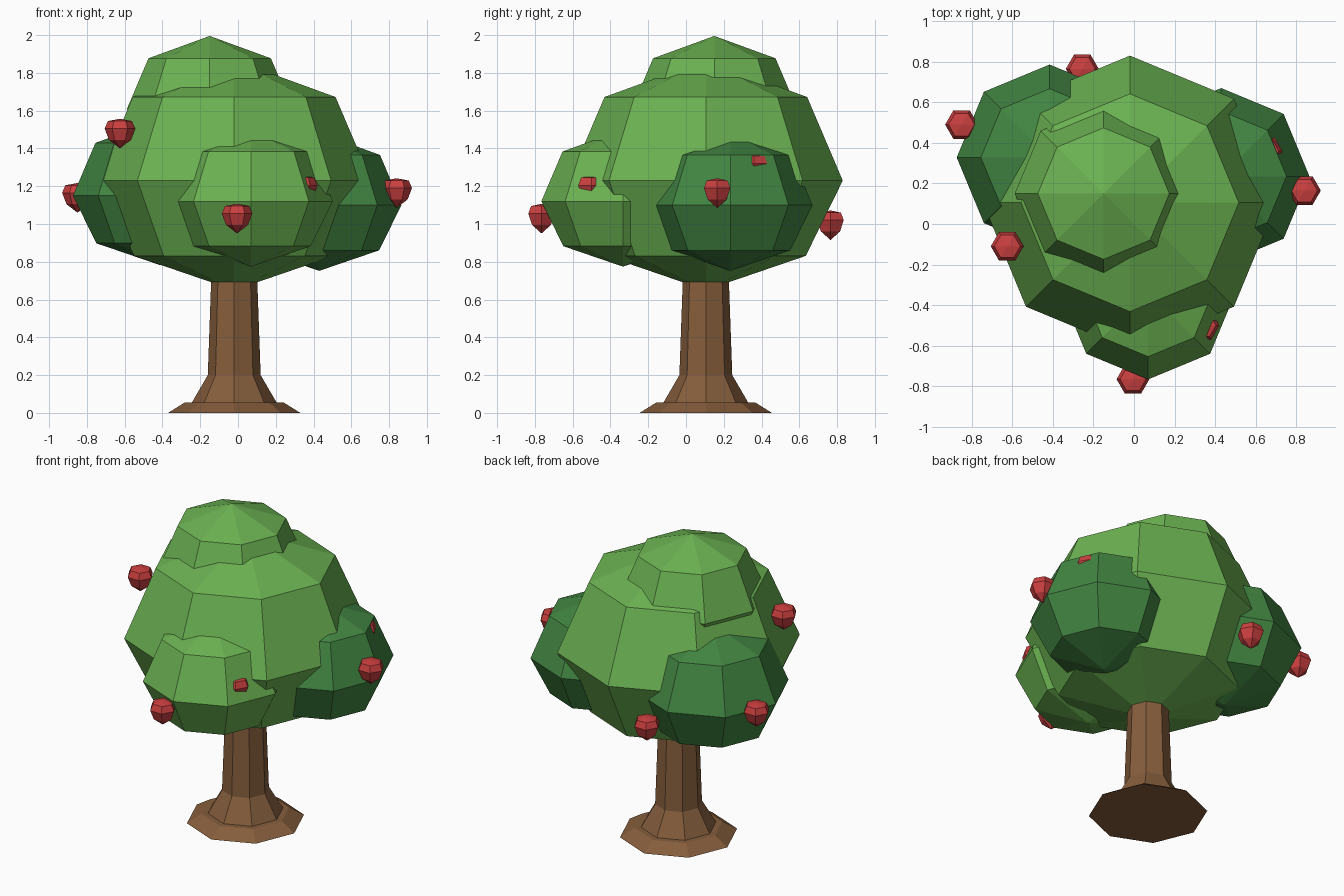
import bpy, bmesh, math

cube = bpy.data.objects.get("Cube")
if cube:
    bpy.data.objects.remove(cube, do_unlink=True)


def make_material(name, colour):
    mat = bpy.data.materials.new(name)
    mat.use_nodes = True
    mat.diffuse_color = (*colour, 1)
    bsdf = next(n for n in mat.node_tree.nodes if n.type == 'BSDF_PRINCIPLED')
    bsdf.inputs["Base Color"].default_value = (*colour, 1)
    return mat


light_green = make_material("light_green", (0.147, 0.445, 0.084))
dark_green = make_material("dark_green", (0.054, 0.235, 0.054))
bark_brown = make_material("bark_brown", (0.235, 0.11, 0.045))
fruit_red = make_material("fruit_red", (0.6, 0.05, 0.05))


def lathe(name, profile, sides, location, mat):
    """Spin (radius, height) points listed from bottom to top into a closed faceted solid."""
    bm = bmesh.new()
    rings = []
    for r, z in profile:
        if r == 0:
            rings.append([bm.verts.new((0, 0, z))] * sides)
        else:
            angles = [math.tau * i / sides for i in range(sides)]
            rings.append([bm.verts.new((r * math.cos(a), r * math.sin(a), z)) for a in angles])
    for low, high in zip(rings, rings[1:]):
        for i in range(sides):
            j = (i + 1) % sides
            corners = list(dict.fromkeys((low[i], low[j], high[j], high[i])))
            bm.faces.new(corners)
    # Flat caps where the profile does not end in a point
    if profile[0][0]:
        bm.faces.new(rings[0][::-1])
    if profile[-1][0]:
        bm.faces.new(rings[-1])
    bmesh.ops.recalc_face_normals(bm, faces=bm.faces)
    mesh = bpy.data.meshes.new(name)
    bm.to_mesh(mesh)
    bm.free()
    mesh.materials.append(mat)
    obj = bpy.data.objects.new(name, mesh)
    obj.location = location
    bpy.context.collection.objects.link(obj)
    return obj


# Trunk and root base
stem = (-0.02, 0.105, 0)
lathe("root_base", [(0.35, 0), (0.262, 0.055)], 8, stem, bark_brown)
lathe("trunk", [(0.23, 0.045), (0.14, 0.2), (0.12, 0.76)], 8, stem, bark_brown)

# Foliage clumps share one squashed eight-sided ball shape
CLUMP = [(0, -0.8), (0.73, -0.55), (1, 0), (0.74, 0.61), (0, 0.88)]


def clump(name, radius, location, mat):
    lathe(name, [(r * radius, z * radius) for r, z in CLUMP], 8, location, mat)


clump("main_foliage", 0.725, (-0.02, 0.105, 1.23), light_green)
clump("top_foliage", 0.438, (-0.15, 0.15, 1.61), light_green)
clump("front_foliage", 0.432, (0.07, -0.334, 1.12), light_green)
clump("left_foliage", 0.435, (0.43, 0.235, 1.1), dark_green)
clump("back_right_foliage", 0.458, (-0.416, 0.328, 1.15), dark_green)

# Fruits
FRUIT = [(0, -0.09), (0.058, -0.045), (0.081, 0.015), (0.064, 0.055), (0, 0.067)]
spots = {
    "front": (-0.005, -0.765, 1.04),
    "upper_right": (-0.625, -0.11, 1.49),
    "left": (0.84, 0.165, 1.175),
    "back_right": (-0.85, 0.49, 1.15),
    "back": (-0.255, 0.765, 1.005),
    "front_left": (0.34, -0.5, 1.19),
    "upper_left": (0.65, 0.36, 1.305),
}
for spot, location in spots.items():
    lathe(spot + "_fruit", FRUIT, 6, location, fruit_red)
